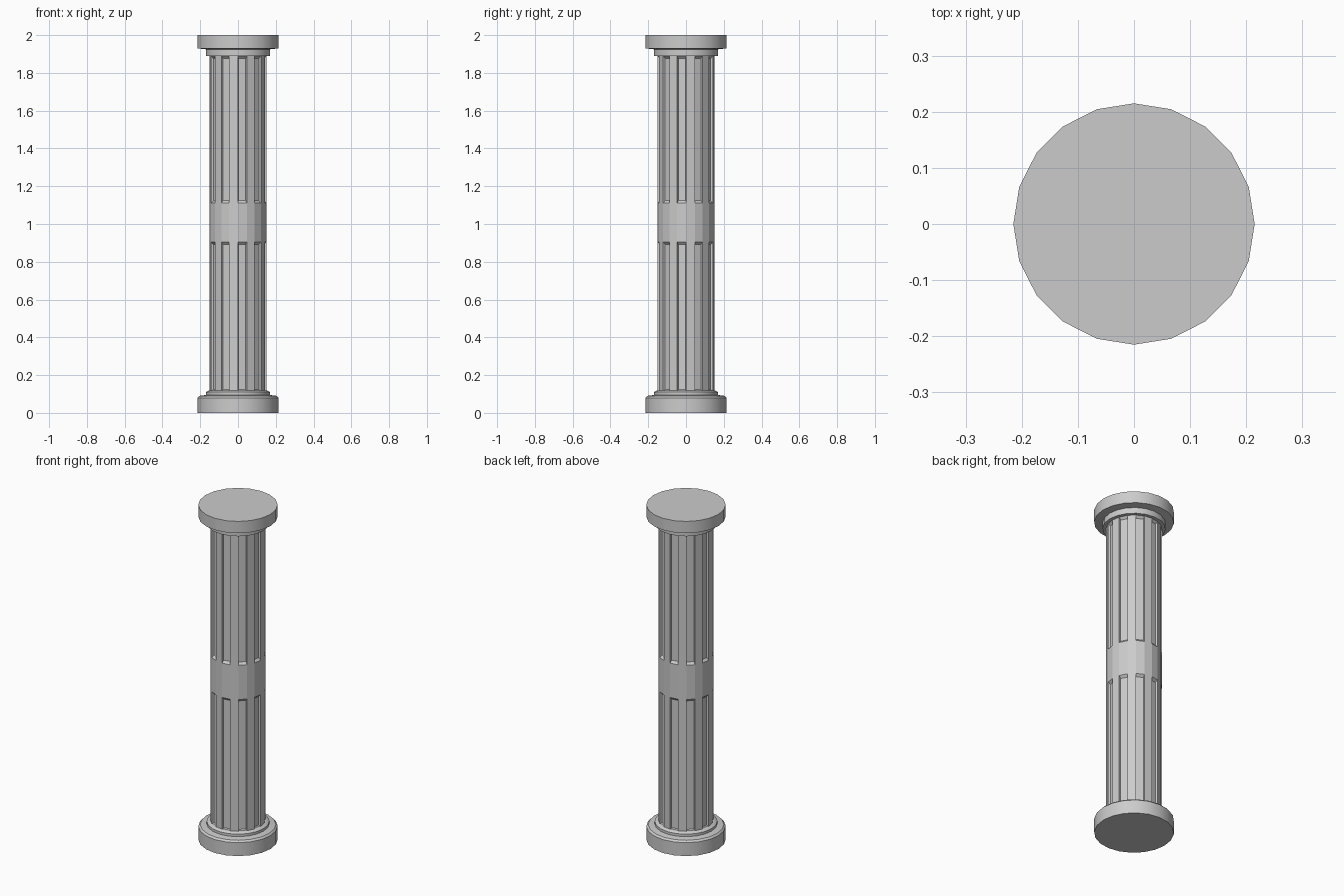
import bpy, bmesh, math

if "Cube" in bpy.data.objects:
    bpy.data.objects.remove(bpy.data.objects["Cube"])

SIDES = 20


def lathe_mesh(bm, profile):
    """Stack 20-sided rings from (radius, z) points; returns side faces per level."""
    rings = []
    for r, z in profile:
        rings.append([bm.verts.new((r * math.cos(2 * math.pi * i / SIDES),
                                    r * math.sin(2 * math.pi * i / SIDES), z))
                      for i in range(SIDES)])
    levels = []
    for a, b in zip(rings, rings[1:]):
        levels.append([bm.faces.new((a[i], a[(i + 1) % SIDES], b[(i + 1) % SIDES], b[i]))
                       for i in range(SIDES)])
    bm.faces.new(rings[0][::-1])
    bm.faces.new(rings[-1])
    bm.normal_update()
    return levels


def make_object(bm, name, smooth):
    mesh = bpy.data.meshes.new(name)
    bm.to_mesh(mesh)
    bm.free()
    obj = bpy.data.objects.new(name, mesh)
    bpy.context.collection.objects.link(obj)
    if smooth:
        bpy.ops.object.select_all(action='DESELECT')
        obj.select_set(True)
        bpy.context.view_layer.objects.active = obj
        bpy.ops.object.shade_smooth_by_angle(angle=math.radians(25))
    return obj


# Base: round plinth with a chamfered top and a small collar
bm = bmesh.new()
lathe_mesh(bm, [(0.215, 0), (0.215, 0.08), (0.205, 0.09), (0.17, 0.095),
                (0.17, 0.11), (0.155, 0.118)])
make_object(bm, "base", True)

# Capital: collar under a round slab
bm = bmesh.new()
lathe_mesh(bm, [(0.17, 1.89), (0.17, 1.925), (0.215, 1.93), (0.215, 2.0)])
make_object(bm, "capital", True)

# Shaft: every other face is sunk into a flute, leaving a plain middle band
bm = bmesh.new()
levels = lathe_mesh(bm, [(0.15, 0.11), (0.15, 0.905), (0.15, 1.11), (0.15, 1.89)])
flutes = levels[0][1::2] + levels[2][1::2]
bmesh.ops.inset_individual(bm, faces=flutes, thickness=0.005, depth=-0.012)
for f in flutes:
    mid = f.calc_center_median().z
    for v in f.verts:
        v.co.z += 0.01 if v.co.z < mid else -0.01
make_object(bm, "fluted_shaft", False)
